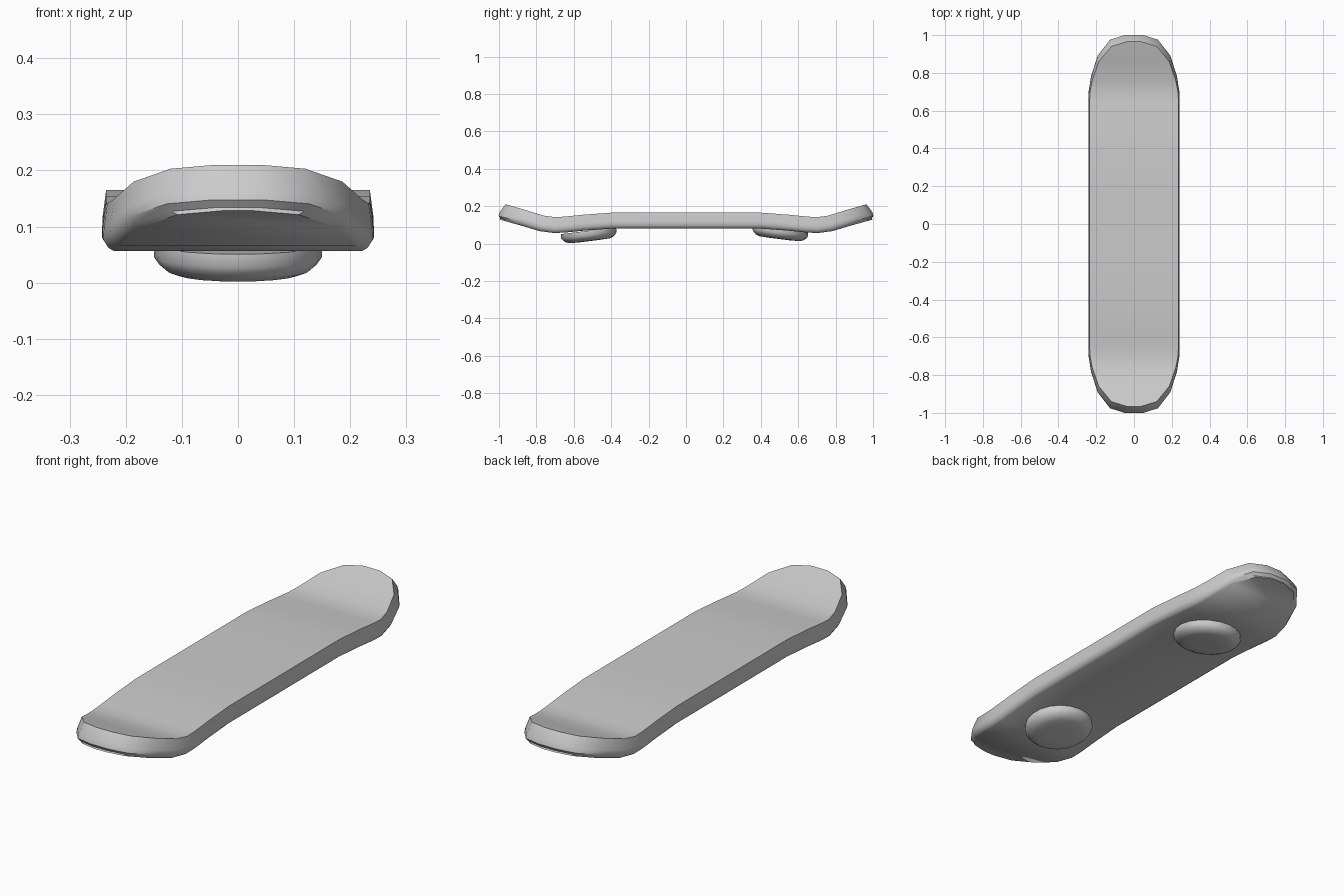
import bpy, bmesh, math
from mathutils import Matrix, Vector

if "Cube" in bpy.data.objects:
    bpy.data.objects.remove(bpy.data.objects["Cube"])


def finish(bm, name, angle):
    bmesh.ops.recalc_face_normals(bm, faces=bm.faces[:])
    me = bpy.data.meshes.new(name)
    bm.to_mesh(me)
    bm.free()
    ob = bpy.data.objects.new(name, me)
    bpy.context.collection.objects.link(ob)
    bpy.ops.object.select_all(action='DESELECT')
    ob.select_set(True)
    bpy.context.view_layer.objects.active = ob
    bpy.ops.object.shade_smooth_by_angle(angle=math.radians(angle))
    return ob


# Deck: half profile as (distance along, top height, half width)
half = [(0.2, .165, .235), (0.4, .165, .235), (0.55, .154, .235),
        (0.65, .144, .235), (0.7, .141, .233), (0.76, .149, .221),
        (0.86, .180, .186), (0.94, .203, .120), (0.965, .210, .040)]
stations = [(-y, z, w) for y, z, w in reversed(half)] + [(0, .165, .235)] + half

# Edge layers: (depth below top, side outset, tip outset)
layers = [(0, 0, 0), (.045, .006, .020), (.065, .007, .019),
          (.079, -.002, .006), (.085, -.012, -.010)]


def deck():
    bm = bmesh.new()
    n = len(stations)
    rings = []
    for depth, side, tip in layers:
        left, right = [], []
        for i, (y, z, w) in enumerate(stations):
            a, b = stations[max(i - 1, 0)], stations[min(i + 1, n - 1)]
            normal = Vector((b[1] - a[1], a[0] - b[0])).normalized()
            k = max(0, (abs(y) - .7) / .265)
            py = y + normal.x * depth + math.copysign(tip * k, y)
            pz = z + normal.y * depth
            left.append(bm.verts.new((-w - side, py, pz)))
            right.append(bm.verts.new((w + side, py, pz)))
        rings.append((left, right))
    # top and bottom skins
    for left, right in (rings[0], rings[-1]):
        for i in range(n - 1):
            bm.faces.new((left[i], right[i], right[i + 1], left[i + 1]))
    # rounded rim
    loops = [l + r[::-1] for l, r in rings]
    for a, b in zip(loops, loops[1:]):
        for i in range(2 * n):
            j = (i + 1) % (2 * n)
            bm.faces.new((a[i], a[j], b[j], b[i]))
    return finish(bm, "deck", 45)


# Round pads under the deck, tilted to follow its slope
pad_profile = [(.148, .055), (.150, .032), (.140, .018), (.128, .008),
               (.108, .001), (.055, -.001)]


def pad(name, y, z, tilt):
    bm = bmesh.new()
    m = Matrix.Translation((0, y, z)) @ Matrix.Rotation(tilt, 4, 'X')
    sides = 20
    rings = [[bm.verts.new(m @ Vector((r * math.cos(2 * math.pi * i / sides),
                                       r * math.sin(2 * math.pi * i / sides), h)))
              for i in range(sides)] for r, h in pad_profile]
    for a, b in zip(rings, rings[1:]):
        for i in range(sides):
            j = (i + 1) % sides
            bm.faces.new((a[i], a[j], b[j], b[i]))
    bm.faces.new(rings[0])
    bm.faces.new(rings[-1])
    return finish(bm, name, 50)


deck()
pad("front_pad", -0.515, 0.014, math.radians(7))
pad("back_pad", 0.5, 0.025, math.radians(-7))
